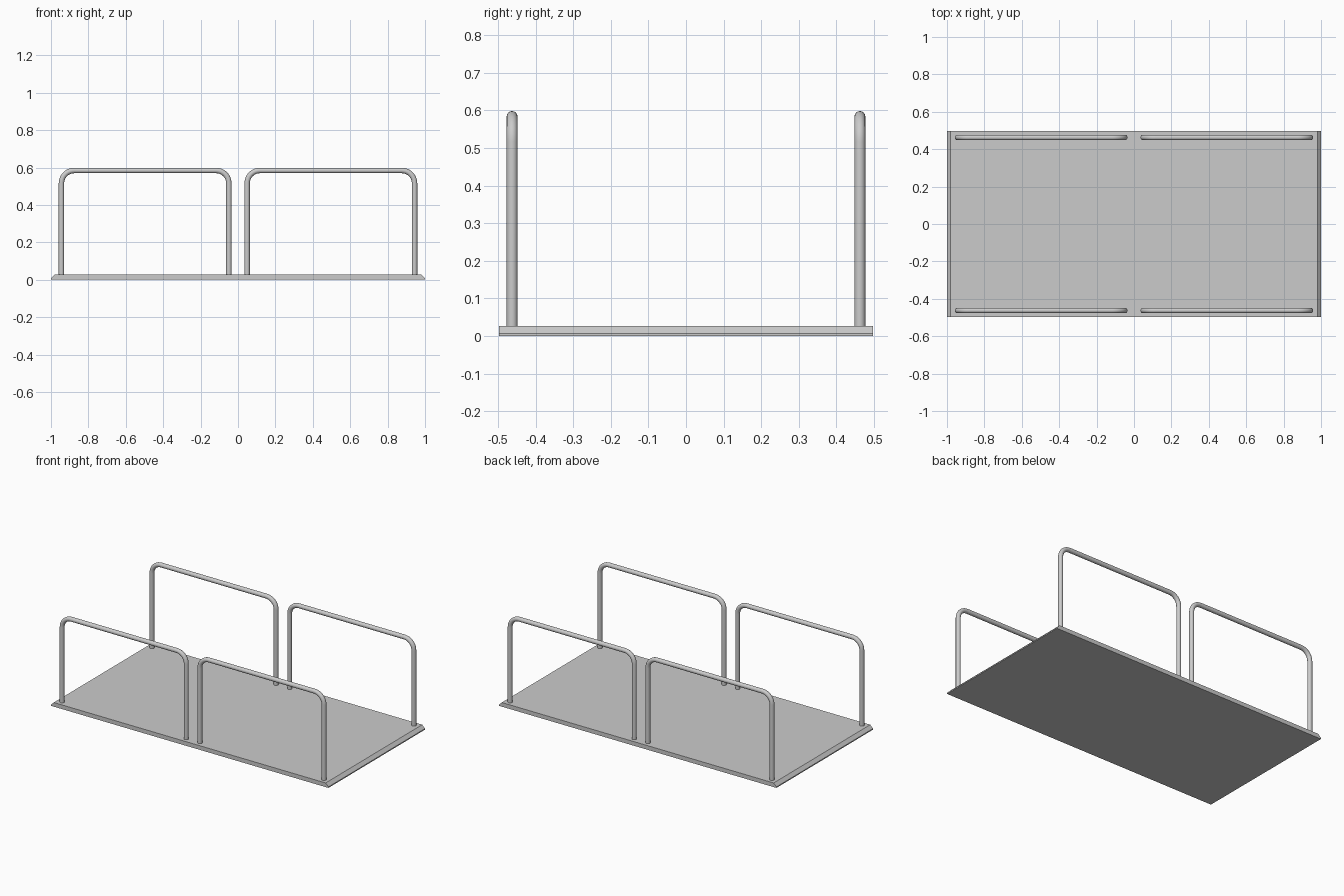
import bpy, bmesh
from math import sin, cos, pi, radians

if "Cube" in bpy.data.objects:
    bpy.data.objects.remove(bpy.data.objects["Cube"])

TUBE_R = 0.0145
BASE_TOP = 0.027


def make_base():
    # Floor plate: end profile with bevelled short edges, extruded along y
    profile = [(-1, 0), (1, 0), (1, 0.007), (0.98, BASE_TOP), (-0.98, BASE_TOP), (-1, 0.007)]
    bm = bmesh.new()
    face = bm.faces.new([bm.verts.new((x, -0.497, z)) for x, z in profile])
    new = bmesh.ops.extrude_face_region(bm, geom=[face])["geom"]
    moved = [v for v in new if isinstance(v, bmesh.types.BMVert)]
    bmesh.ops.translate(bm, verts=moved, vec=(0, 0.994, 0))
    bmesh.ops.recalc_face_normals(bm, faces=bm.faces)
    mesh = bpy.data.meshes.new("base_plate")
    bm.to_mesh(mesh)
    bm.free()
    bpy.context.collection.objects.link(bpy.data.objects.new("base_plate", mesh))


def make_hoop(name, cx, y, half=0.4475, top=0.584, bend=0.068, steps=10):
    # Bent tube: leg, rounded corner, top bar, rounded corner, leg
    pts = [(-half, BASE_TOP - 0.005)]
    for side, start in ((-1, pi), (1, pi / 2)):
        for i in range(steps + 1):
            a = start - i * pi / 2 / steps
            pts.append((side * (half - bend) + bend * cos(a), top - bend + bend * sin(a)))
    pts.append((half, BASE_TOP - 0.005))

    curve = bpy.data.curves.new(name, "CURVE")
    curve.dimensions = "3D"
    curve.bevel_depth = TUBE_R
    curve.bevel_resolution = 6
    curve.use_fill_caps = True
    spline = curve.splines.new("POLY")
    spline.points.add(len(pts) - 1)
    for p, (x, z) in zip(spline.points, pts):
        p.co = (cx + x, y, z, 1)
    hoop = bpy.data.objects.new(name, curve)
    bpy.context.collection.objects.link(hoop)

    bpy.ops.object.select_all(action="DESELECT")
    hoop.select_set(True)
    bpy.context.view_layer.objects.active = hoop
    bpy.ops.object.convert(target="MESH")
    bpy.ops.object.shade_smooth_by_angle(angle=radians(40))


make_base()
for y_name, y in (("front", -0.4625), ("back", 0.4625)):
    for x_name, x in (("left", -0.4965), ("right", 0.4965)):
        make_hoop(f"{y_name}_{x_name}_rail", x, y)
